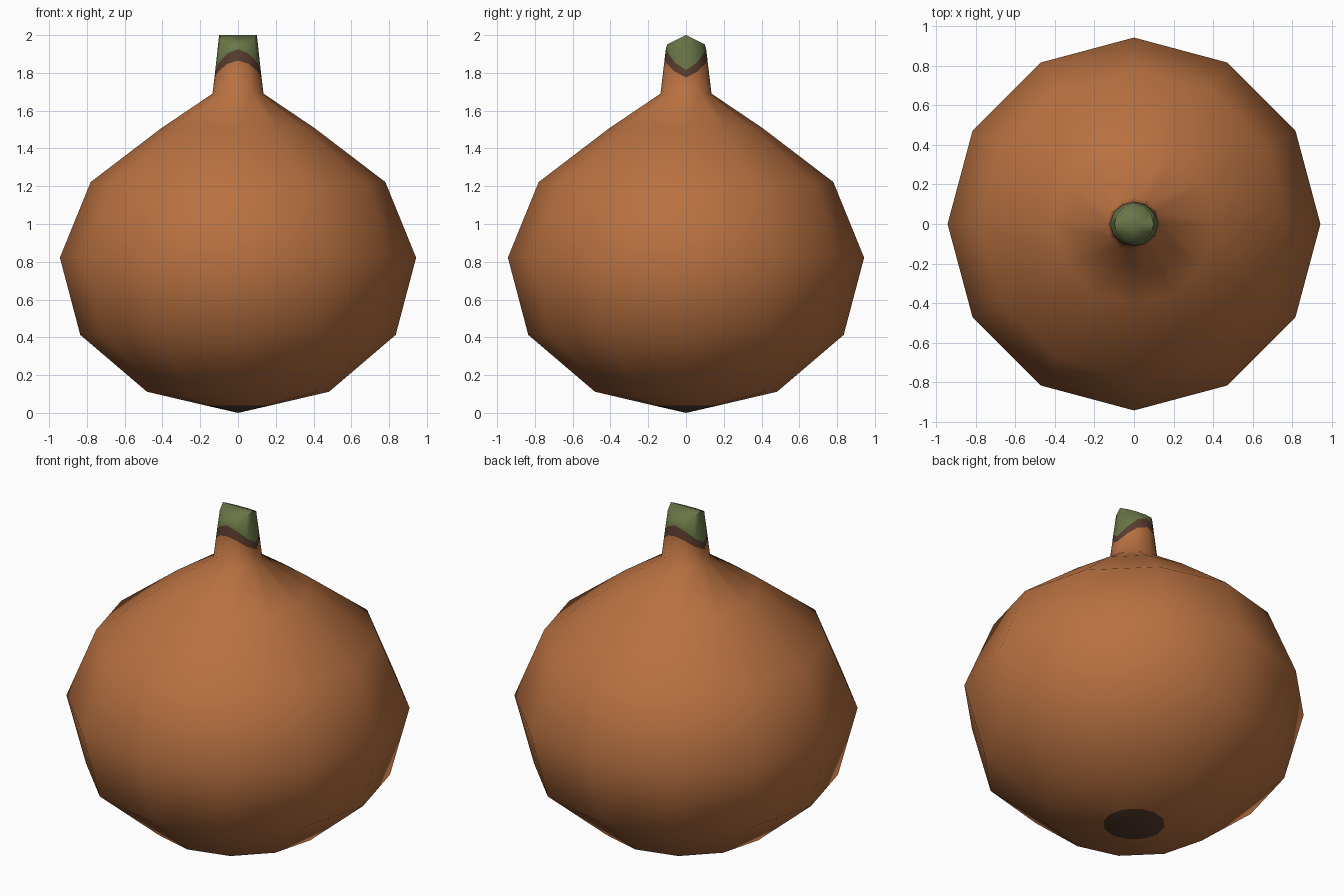
import bpy, bmesh, math

if "Cube" in bpy.data.objects:
    bpy.data.objects.remove(bpy.data.objects["Cube"])

SIDES = 12


def material(name, rgb):
    m = bpy.data.materials.new(name)
    m.diffuse_color = (*rgb, 1)
    m.use_nodes = True
    m.node_tree.nodes["Principled BSDF"].inputs["Base Color"].default_value = m.diffuse_color
    return m


skin = material("orange_skin", (0.48, 0.165, 0.053))
brown = material("dry_brown", (0.098, 0.045, 0.027))
green = material("stem_green", (0.14, 0.18, 0.062))


def ring(bm, fn):
    """Ring of vertices; fn(angle) gives (radius, z)."""
    out = []
    for i in range(SIDES):
        a = 2 * math.pi * i / SIDES
        r, z = fn(a)
        out.append(bm.verts.new((r * math.cos(a), r * math.sin(a), z)))
    return out


def bridge(bm, lo, hi, mat):
    for i in range(SIDES):
        j = (i + 1) % SIDES
        bm.faces.new((lo[i], lo[j], hi[j], hi[i])).material_index = mat


def fan(bm, loop, tip, mat):
    for i in range(SIDES):
        bm.faces.new((loop[i], loop[(i + 1) % SIDES], tip)).material_index = mat


def finish(bm, name, angle):
    bmesh.ops.recalc_face_normals(bm, faces=bm.faces)
    me = bpy.data.meshes.new(name)
    bm.to_mesh(me)
    bm.free()
    for m in (skin, brown, green):
        me.materials.append(m)
    ob = bpy.data.objects.new(name, me)
    bpy.context.collection.objects.link(ob)
    bpy.ops.object.select_all(action='DESELECT')
    ob.select_set(True)
    bpy.context.view_layer.objects.active = ob
    bpy.ops.object.shade_smooth_by_angle(angle=math.radians(angle))


# fruit: turned profile running up into the stem, with a brown blossom end
bm = bmesh.new()
profile = [(0.17, 0.039), (0.482, 0.112), (0.835, 0.413), (0.943, 0.822),
           (0.78, 1.222), (0.405, 1.508), (0.135, 1.69)]
rings = [ring(bm, lambda a, p=p: p) for p in profile]


# stem: wavy colour borders, roof-shaped top with its ridge along x
def stem_radius(z):
    return 0.135 - (z - 1.69) * 0.12


def border(low, high):
    def fn(a):
        z = low + (high - low) * abs(math.sin(a)) ** 1.5
        return stem_radius(z), z
    return fn


def stem_top(a):
    return 0.1, 2.0 - 0.05 * abs(math.sin(a))


rings += [ring(bm, border(1.775, 1.865)), ring(bm, border(1.815, 1.925)),
          ring(bm, stem_top)]
mats = [0] * 7 + [1, 2]
for k, mat in enumerate(mats):
    bridge(bm, rings[k], rings[k + 1], mat)
fan(bm, rings[0], bm.verts.new((0, 0, 0)), 1)
fan(bm, rings[-1], bm.verts.new((0, 0, 2.0)), 2)
finish(bm, "fruit_with_stem", 65)
